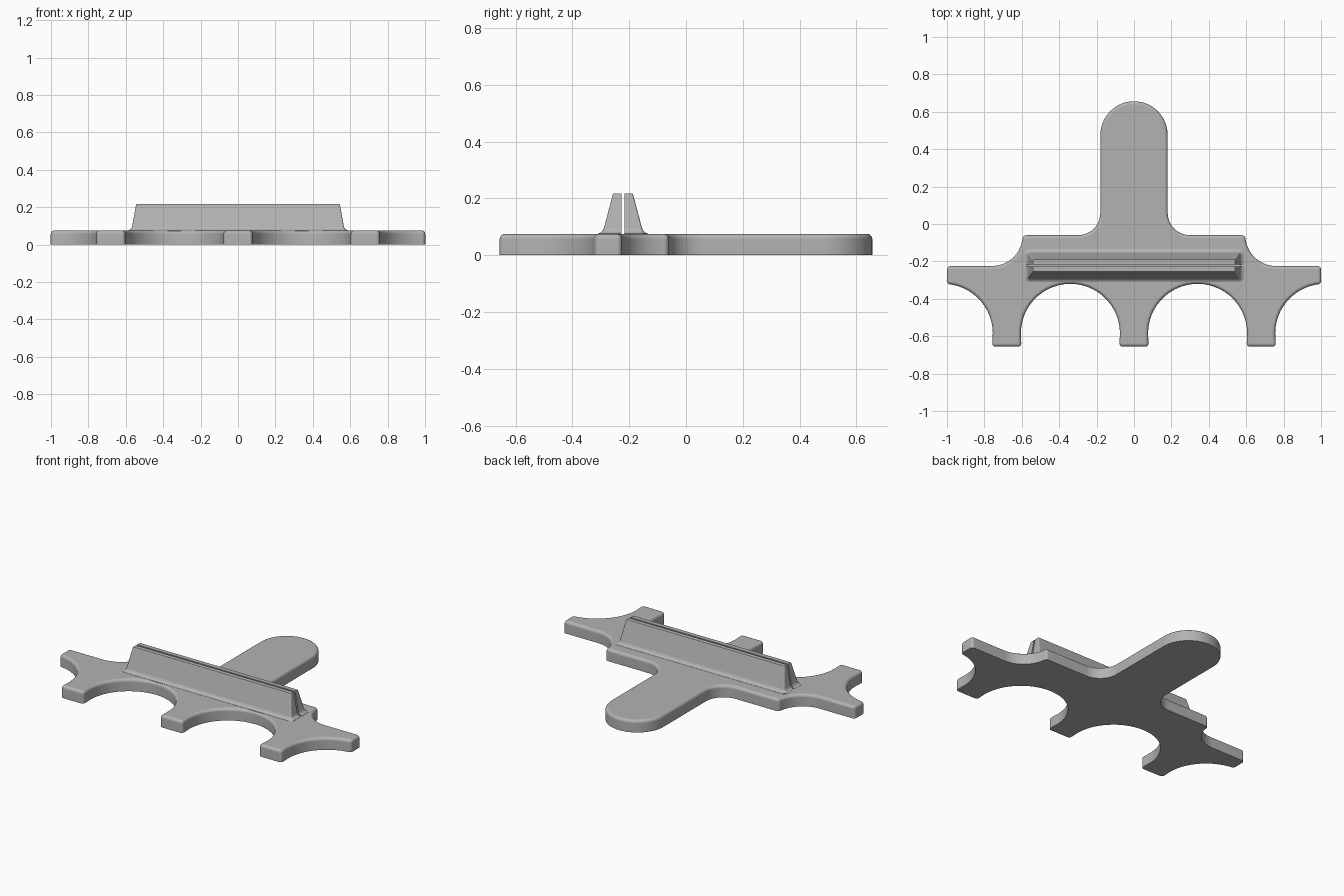
import bpy, bmesh
from math import cos, sin, radians, pi

cube = bpy.data.objects.get("Cube")
if cube:
    bpy.data.objects.remove(cube, do_unlink=True)

grey = bpy.data.materials.new("plain grey")
grey.use_nodes = True
grey.diffuse_color = (0.45, 0.45, 0.45, 1)
grey.node_tree.nodes["Principled BSDF"].inputs["Base Color"].default_value = grey.diffuse_color


def arc(cx, cy, r, start, end, steps):
    """Points along an arc, angles in degrees."""
    angles = [radians(start + (end - start) * i / steps) for i in range(steps + 1)]
    return [(cx + r * cos(a), cy + r * sin(a)) for a in angles]


def finish(name, bm):
    bmesh.ops.recalc_face_normals(bm, faces=bm.faces)
    mesh = bpy.data.meshes.new(name)
    bm.to_mesh(mesh)
    bm.free()
    mesh.materials.append(grey)
    obj = bpy.data.objects.new(name, mesh)
    bpy.context.collection.objects.link(obj)
    bpy.ops.object.select_all(action='DESELECT')
    obj.select_set(True)
    bpy.context.view_layer.objects.active = obj
    bpy.ops.object.shade_smooth_by_angle(angle=radians(35))
    mod = obj.modifiers.new("flat_face_normals", 'WEIGHTED_NORMAL')
    mod.keep_sharp = True
    return obj


# Base plate: rounded tongue, shoulders, side arms and scalloped feet
THICK, EDGE = 0.075, 0.018
FOOT_Y, SCALLOP_Y, SCALLOP_R = -0.656, -0.585, 0.265
half = arc(0, 0.476, 0.18, 90, 0, 16)
half += arc(0.30, 0.06, 0.12, 180, 270, 10)
half += arc(0.76, -0.06, 0.165, 180, 270, 9)
half += [(1.0, -0.225)]
half += arc(1.02, SCALLOP_Y, SCALLOP_R, 94, 186, 14)
half += [(0.758, FOOT_Y), (0.602, FOOT_Y)]
half += arc(0.34, SCALLOP_Y, SCALLOP_R, -6, 186, 28)
half += [(0.078, FOOT_Y)]
outline = half + [(-x, y) for x, y in reversed(half[1:])]

bm = bmesh.new()
bottom = [bm.verts.new((x, y, 0)) for x, y in outline]
top = [bm.verts.new((x, y, THICK)) for x, y in outline]
bm.faces.new(bottom)
bm.faces.new(top)
for i in range(len(outline)):
    j = (i + 1) % len(outline)
    bm.faces.new((bottom[i], bottom[j], top[j], top[i]))
bmesh.ops.recalc_face_normals(bm, faces=bm.faces)


def rounded(edge):
    heights = [v.co.z for v in edge.verts]
    if min(heights) > 0:
        return True
    return max(heights) > 0 and edge.calc_face_angle_signed() > radians(40)


bmesh.ops.bevel(bm, geom=[e for e in bm.edges if rounded(e)], offset=EDGE,
                segments=4, profile=0.5, affect='EDGES', clamp_overlap=False)
finish("base_plate", bm)

# Slotted rib: two mirrored tapering jaws with a flared foot
RIB_Y, SLOT = -0.222, 0.005
# (height, half length, half depth, corner radius)
RINGS = [(0.06, 0.588, 0.088, 0.028), (0.076, 0.588, 0.088, 0.028),
         (0.079, 0.580, 0.080, 0.021), (0.085, 0.572, 0.073, 0.014),
         (0.096, 0.566, 0.067, 0.008), (0.213, 0.545, 0.036, 0.006),
         (0.218, 0.541, 0.032, 0.004)]


def jaw(name, side):
    bm = bmesh.new()
    rings = []
    for z, length, depth, r in RINGS:
        right = [(length, SLOT)] + arc(length - r, depth - r, r, 0, 90, 5)
        pts = right + [(-x, y) for x, y in reversed(right)]
        rings.append([bm.verts.new((x, RIB_Y + side * y, z)) for x, y in pts])
    for low, high in zip(rings, rings[1:]):
        for i in range(len(low)):
            j = (i + 1) % len(low)
            bm.faces.new((low[i], low[j], high[j], high[i]))
    bm.faces.new(rings[0])
    bm.faces.new(rings[-1])
    finish(name, bm)


jaw("front_rib_jaw", -1)
jaw("back_rib_jaw", 1)
